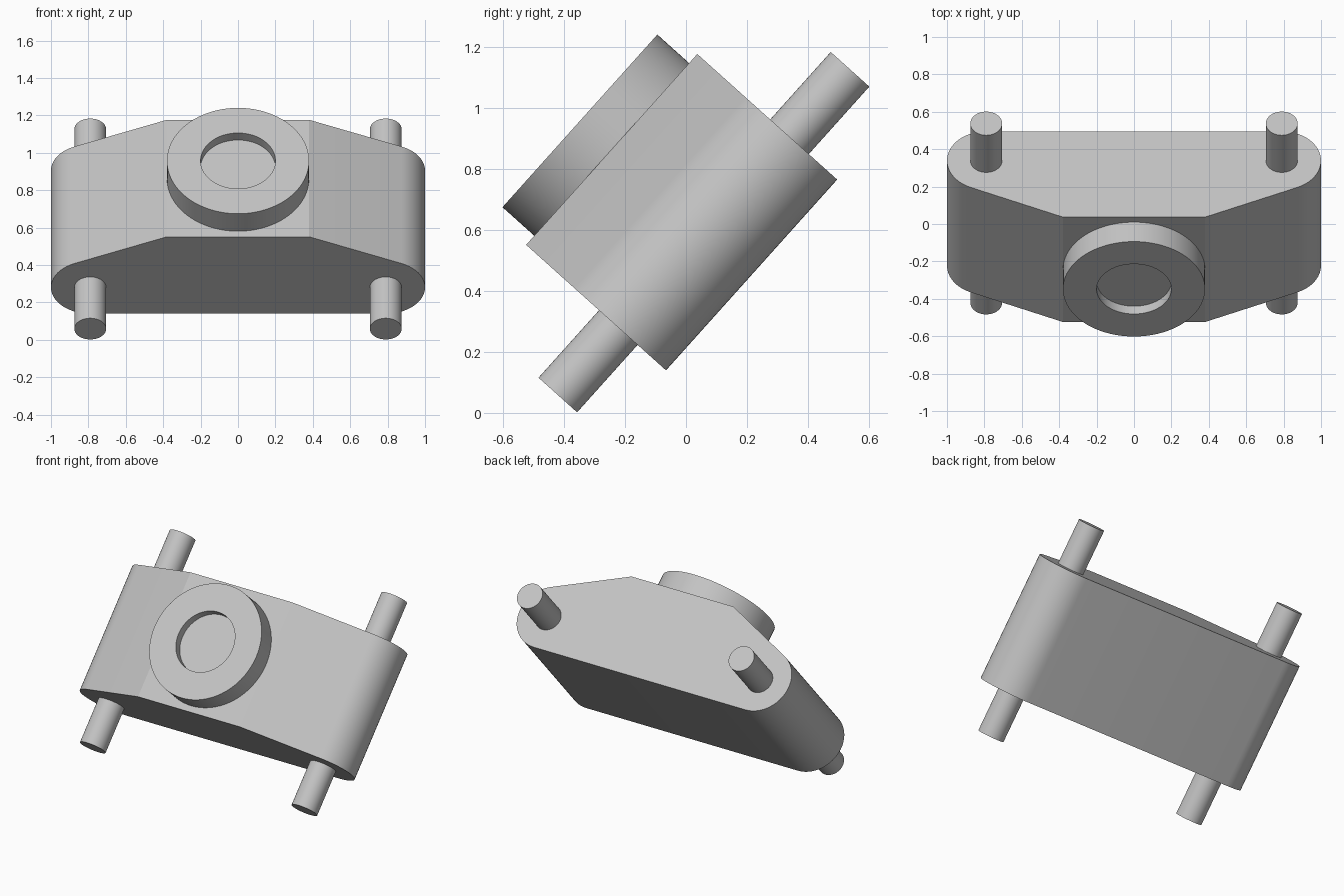
import bpy
import bmesh
from math import radians, sin, cos, acos, atan2, hypot
from mathutils import Matrix, Vector

cube = bpy.data.objects.get("Cube")
if cube:
    bpy.data.objects.remove(cube, do_unlink=True)

grey = bpy.data.materials.new("plain_grey")
grey.use_nodes = True
colour = (0.55, 0.55, 0.55, 1)
grey.diffuse_color = colour
grey.node_tree.nodes["Principled BSDF"].inputs["Base Color"].default_value = colour

# Local frame: X across, Y along the pins, Z out through the boss
TILT = Matrix.Translation((0, 0.215, 0.452)) @ Matrix.Rotation(radians(48.1), 4, "X")
PIN_X, LOBE_R = 0.79, 0.21
DEPTH, HALF_LENGTH = 0.616, 0.42
FLAT_X = 0.38


def finish(name, bm):
    """Tilt the part into place and make it a smooth-shaded object."""
    bmesh.ops.recalc_face_normals(bm, faces=bm.faces)
    bm.transform(TILT)
    mesh = bpy.data.meshes.new(name)
    bm.to_mesh(mesh)
    bm.free()
    mesh.materials.append(grey)
    obj = bpy.data.objects.new(name, mesh)
    bpy.context.collection.objects.link(obj)
    bpy.ops.object.select_all(action="DESELECT")
    obj.select_set(True)
    bpy.context.view_layer.objects.active = obj
    bpy.ops.object.shade_smooth_by_angle(angle=radians(18))


def cylinder(radius, length, matrix, segments=64):
    bm = bmesh.new()
    bmesh.ops.create_cone(bm, cap_ends=True, segments=segments, radius1=radius,
                          radius2=radius, depth=length, matrix=matrix)
    return bm


# Body: round lobes at the ends, with lines tangent to them up to a flat front
dx, dz = FLAT_X - PIN_X, DEPTH - LOBE_R
tangent = atan2(dz, dx) - acos(LOBE_R / hypot(dx, dz))
start, steps = radians(-90), 24
half = []
for i in range(steps + 1):
    a = start + (tangent - start) * i / steps
    half.append((PIN_X + LOBE_R * cos(a), LOBE_R + LOBE_R * sin(a)))
half.append((FLAT_X, DEPTH))
outline = half + [(-x, z) for x, z in reversed(half)]

bm = bmesh.new()
end = bm.faces.new([bm.verts.new((x, -HALF_LENGTH, z)) for x, z in outline])
side = bmesh.ops.extrude_face_region(bm, geom=[end], use_keep_orig=True)
moved = [v for v in side["geom"] if isinstance(v, bmesh.types.BMVert)]
bmesh.ops.translate(bm, verts=moved, vec=(0, 2 * HALF_LENGTH, 0))
finish("body", bm)

# Boss: disc with a shallow round recess
bm = cylinder(0.38, 0.14, Matrix.Translation((0, 0, DEPTH + 0.07)), 96)
bm.faces.ensure_lookup_table()
top = max(bm.faces, key=lambda f: f.calc_center_median().z)
bmesh.ops.inset_region(bm, faces=[top], thickness=0.18, use_even_offset=True)
floor = bmesh.ops.extrude_discrete_faces(bm, faces=[top])["faces"][0]
bmesh.ops.translate(bm, verts=floor.verts, vec=Vector((0, 0, -0.056)))
finish("boss", bm)

# Pins running through both lobes
for label, s in (("left", 1), ("right", -1)):
    place = Matrix.Translation((s * PIN_X, 0, LOBE_R)) @ Matrix.Rotation(radians(90), 4, "X")
    finish(label + "_pin", cylinder(0.085, 1.434, place, 48))
